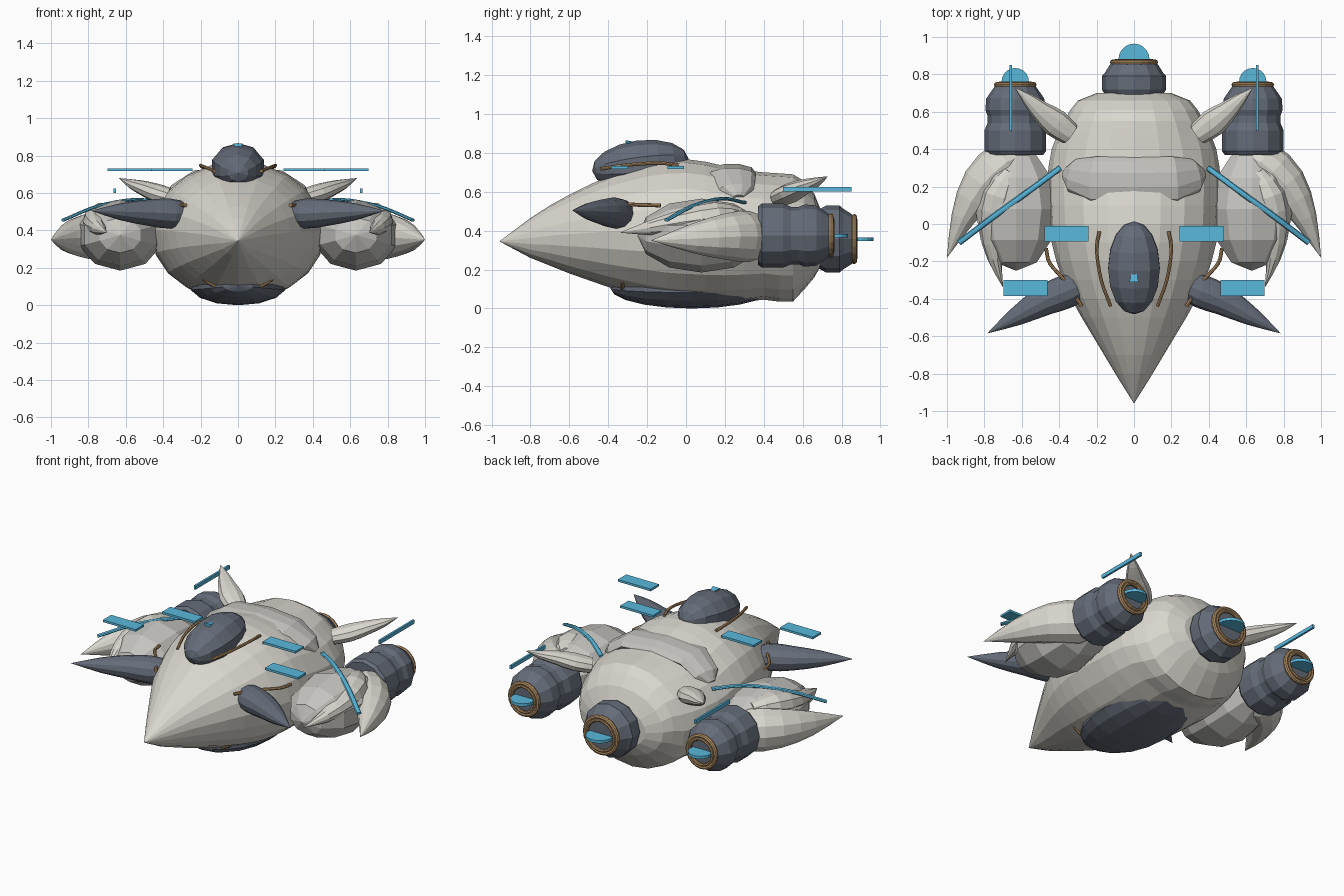
import bpy, bmesh, math
from mathutils import Vector, Matrix

if "Cube" in bpy.data.objects:
    bpy.data.objects.remove(bpy.data.objects["Cube"])


def material(name, rgb):
    m = bpy.data.materials.new(name)
    m.diffuse_color = (*rgb, 1)
    m.use_nodes = True
    m.node_tree.nodes["Principled BSDF"].inputs["Base Color"].default_value = m.diffuse_color
    return m


SHELL = material("pale_shell", (0.70, 0.68, 0.62))
PLATE = material("grey_shell", (0.56, 0.55, 0.52))
DARK = material("dark_metal", (0.13, 0.15, 0.19))
GOLD = material("bronze", (0.45, 0.28, 0.13))
BLUE = material("blue_glow", (0.10, 0.48, 0.72))


def finish(name, bm, mat):
    bmesh.ops.remove_doubles(bm, verts=bm.verts, dist=0.0005)
    bmesh.ops.recalc_face_normals(bm, faces=bm.faces)
    me = bpy.data.meshes.new(name)
    bm.to_mesh(me)
    bm.free()
    me.materials.append(mat)
    ob = bpy.data.objects.new(name, me)
    bpy.context.collection.objects.link(ob)
    return ob


def smooth_path(rows, steps):
    """Catmull-Rom interpolation of rows (x, y, z, width, height)."""
    if steps == 1:
        return rows
    p = [Vector(r) for r in rows]
    p = [2 * p[0] - p[1]] + p + [2 * p[-1] - p[-2]]
    out = []
    for i in range(1, len(p) - 2):
        a, b, c, d = p[i - 1:i + 3]
        for k in range(steps):
            t = k / steps
            out.append(0.5 * (2 * b + (c - a) * t + (2 * a - 5 * b + 4 * c - d) * t * t
                              + (3 * b - a - 3 * c + d) * t ** 3))
    return out + [p[-2]]


def loft(name, rows, mat, sides=12, steps=1, sx=1, axis=None, phase=0.0):
    """Elliptical rings along a path, closed at both ends."""
    rows = smooth_path(rows, steps)
    pts = [Vector((r[0] * sx, r[1], r[2])) for r in rows]
    bm = bmesh.new()
    rings = []
    for i, r in enumerate(rows):
        t = Vector(axis) if axis else (pts[min(i + 1, len(pts) - 1)] - pts[max(i - 1, 0)]).normalized()
        u = t.cross(Vector((0, 0, 1))).normalized()
        v = u.cross(t)
        rings.append([bm.verts.new(pts[i] + u * math.cos(a) * max(r[3], 0) + v * math.sin(a) * max(r[4], 0))
                      for a in (2 * math.pi * (k + phase) / sides for k in range(sides))])
    for a, b in zip(rings, rings[1:]):
        for k in range(sides):
            n = (k + 1) % sides
            bm.faces.new((a[k], a[n], b[n], b[k]))
    bm.faces.new(rings[0])
    bm.faces.new(rings[-1])
    return finish(name, bm, mat)


def tube(name, pts, r, mat, sx=1, h=None):
    return loft(name, [(*p, r, h or r) for p in pts], mat, 8, 4, sx)


def ball(name, loc, size, mat, seg=10, rings=8, tilt=0.0):
    """Ellipsoid with its poles along y."""
    bm = bmesh.new()
    bmesh.ops.create_uvsphere(bm, u_segments=seg, v_segments=rings, radius=1)
    m = (Matrix.Translation(loc) @ Matrix.Rotation(tilt, 4, 'X')
         @ Matrix.Diagonal((*size, 1)) @ Matrix.Rotation(math.pi / 2, 4, 'X'))
    bmesh.ops.transform(bm, matrix=m, verts=bm.verts)
    return finish(name, bm, mat)


def box(name, loc, size, mat):
    bm = bmesh.new()
    bmesh.ops.create_cube(bm, size=1)
    bmesh.ops.transform(bm, matrix=Matrix.Translation(loc) @ Matrix.Diagonal((*size, 1)), verts=bm.verts)
    return finish(name, bm, mat)


def ring(name, x, y, z, R, r):
    bpy.ops.mesh.primitive_torus_add(location=(x, y, z), rotation=(math.pi / 2, 0, 0), major_radius=R,
                                     minor_radius=r, major_segments=20, minor_segments=8)
    ob = bpy.context.object
    ob.name = name
    ob.data.materials.append(GOLD)


def engine(name, x, z, profile, ring_y, R, glow):
    loft(name, [(x, y, z, r, r) for y, r in profile], DARK, 12, axis=(0, 1, 0))
    ring(name + "_ring", x, ring_y, z, R, 0.014)
    ring(name + "_inner_ring", x, ring_y + 0.008, z, R - 0.018, 0.01)
    # flat glowing disc sticking out of the nozzle
    bm = bmesh.new()
    bmesh.ops.create_cone(bm, cap_ends=True, segments=20, radius1=glow, radius2=glow, depth=0.018)
    bmesh.ops.translate(bm, verts=bm.verts, vec=(x, ring_y + 0.016, z))
    finish(name + "_glow", bm, BLUE)


# hull: (y, half width, bottom z, top z)
hull = [(-0.96, 0, .345, .345), (-0.8, .10, .26, .465), (-0.7, .16, .22, .53), (-0.6, .22, .18, .585),
        (-0.5, .28, .145, .635), (-0.4, .335, .11, .68), (-0.3, .38, .08, .715), (-0.2, .415, .055, .745),
        (-0.1, .44, .035, .762), (0, .455, .025, .768), (.1, .46, .022, .755), (.2, .462, .025, .732),
        (.3, .458, .035, .71), (.4, .44, .045, .70), (.48, .41, .035, .695), (.55, .375, .035, .69),
        (.61, .34, .10, .655), (.66, .30, .16, .59), (.70, .20, .23, .49)]
loft("hull", [(0, y, (a + b) / 2, w, (b - a) / 2) for y, w, a, b in hull], SHELL, 20, axis=(0, 1, 0))

# belly plate, cockpit and its marker
ball("belly_plate", (0, 0.03, 0.105), (0.26, 0.42, 0.105), DARK, 14, 10)
ball("cockpit", (0, -0.235, 0.74), (0.145, 0.25, 0.125), DARK, 10, 8, 0.13)
bm = bmesh.new()
bmesh.ops.create_cone(bm, cap_ends=True, segments=3, radius1=0.03, radius2=0.002, depth=0.08)
bmesh.ops.transform(bm, matrix=Matrix.Translation((0, -0.27, 0.85)) @ Matrix.Rotation(-math.pi / 2, 4, 'X'),
                    verts=bm.verts)
finish("cockpit_marker", bm, BLUE)

# raised band across the back
loft("back_plate", [(-.37, .27, .57, .03, .02), (-.33, .26, .61, .09, .04), (-.22, .235, .68, .125, .045),
                    (0, .235, .70, .125, .045), (.22, .235, .68, .125, .045), (.33, .26, .61, .09, .04),
                    (.37, .27, .57, .03, .02)], PLATE, 10)

# engines
engine("centre_engine", 0, 0.357, [(.62, .14), (.69, .155), (.72, .172), (.79, .172), (.81, .155),
                                   (.85, .13), (.865, .115)], .865, .115, .083)
side_profile = [(.37, .15), (.39, .165), (.50, .165), (.54, .148), (.58, .148), (.61, .16),
                (.67, .155), (.70, .135), (.735, .11)]

for sx, side in ((-1, "left"), (1, "right")):
    engine(side + "_engine", sx * 0.635, 0.375, side_profile, .745, .1, .073)

    # shoulder pod and its two claws
    ball(side + "_pod", (sx * 0.63, 0.08, 0.375), (0.23, 0.33, 0.19), PLATE, 10, 6)
    loft(side + "_outer_claw", [(.58, .37, .37, .05, .06), (.68, .33, .37, .12, .13), (.81, .21, .37, .115, .12),
                                (.915, .03, .36, .065, .075), (1, -.18, .35, 0, 0)], SHELL, 12, 2, sx)
    loft(side + "_inner_claw", [(.66, .28, .48, .04, .04), (.72, .15, .47, .09, .08), (.755, -.02, .445, .075, .065),
                                (.745, -.18, .415, .04, .04), (.70, -.34, .39, 0, 0)], SHELL, 10, 2, sx)

    # dark front fin and pale rear horn
    loft(side + "_front_fin", [(.27, -.32, .49, .07, .06), (.36, -.36, .49, .09, .08), (.48, -.41, .495, .08, .07),
                               (.63, -.495, .50, .05, .045), (.785, -.585, .505, 0, 0)], DARK, 12, 2, sx)
    loft(side + "_rear_horn", [(.34, .48, .57, .06, .045), (.42, .54, .595, .075, .05), (.50, .605, .625, .055, .04),
                               (.57, .67, .65, .032, .025), (.637, .73, .68, 0, 0)], SHELL, 10, 2, sx)

    # bronze trims
    tube(side + "_cockpit_trim", [(.185, -.04, .735), (.2, -.14, .748), (.175, -.3, .738), (.125, -.44, .718)],
         0.009, GOLD, sx)
    tube(side + "_cheek_trim", [(.47, -.13, .53), (.45, -.21, .532), (.365, -.31, .535), (.28, -.44, .535)],
         0.010, GOLD, sx)

    # blue strip over the pod, floating panels and rear blade
    tube(side + "_pod_strip", [(.395, .3, .545), (.55, .185, .565), (.75, .04, .53), (.935, -.1, .455)],
         0.016, BLUE, sx, 0.009)
    box(side + "_inner_panel", (sx * .36, -.052, .725), (.235, .085, .014), BLUE)
    box(side + "_outer_panel", (sx * .58, -.342, .725), (.235, .085, .014), BLUE)
    box(side + "_rear_blade", (sx * .66, .675, .613), (.013, .35, .024), BLUE)

# bronze arc under the chin
tube("chin_trim", [(-.205, -.325, .158), (-.12, -.325, .105), (0, -.325, .082), (.12, -.325, .105),
                   (.205, -.325, .158)], 0.012, GOLD)
